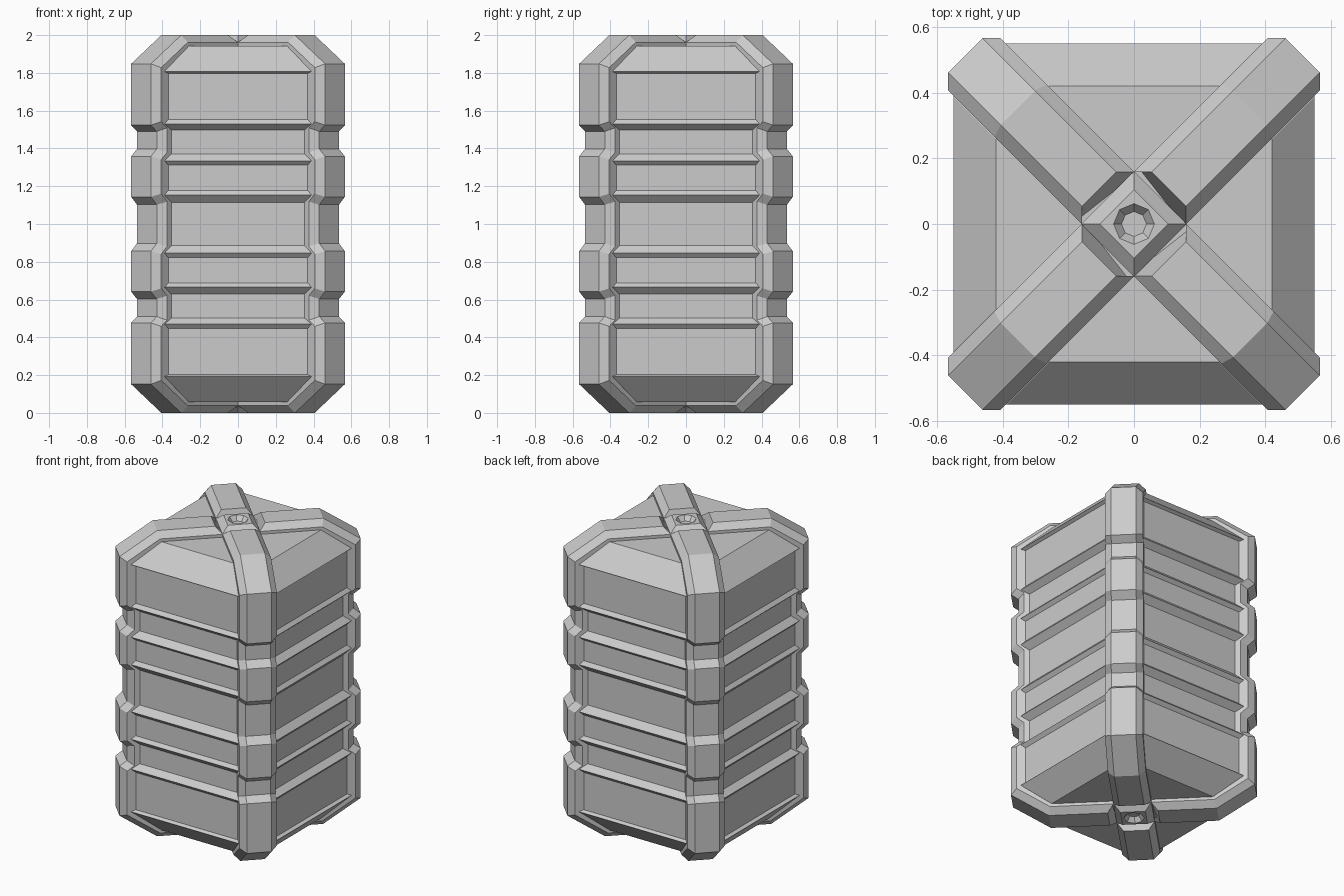
import bpy, math
from mathutils import Vector

if "Cube" in bpy.data.objects:
    bpy.data.objects.remove(bpy.data.objects["Cube"])


def make_object(name, verts, faces):
    mesh = bpy.data.meshes.new(name)
    mesh.from_pydata(verts, [], faces)
    obj = bpy.data.objects.new(name, mesh)
    bpy.context.collection.objects.link(obj)
    return obj


def fix_normals(obj):
    import bmesh
    bm = bmesh.new()
    bm.from_mesh(obj.data)
    bmesh.ops.recalc_face_normals(bm, faces=bm.faces)
    bm.to_mesh(obj.data)
    bm.free()


def loft(name, rings):
    """Join equal-sized rings of points and cap both ends."""
    n = len(rings[0])
    verts = [p for r in rings for p in r]
    faces = [(i * n + k, i * n + (k + 1) % n, (i + 1) * n + (k + 1) % n, (i + 1) * n + k)
             for i in range(len(rings) - 1) for k in range(n)]
    faces += [tuple(range(n)), tuple(range((len(rings) - 1) * n, len(rings) * n))]
    obj = make_object(name, verts, faces)
    fix_normals(obj)
    return obj


def mirrored(half):
    """Mirror a top-half profile (r, height above centre) about z = 1."""
    return [(r, 1 + h) for r, h in half] + [(r, 1 - h) for r, h in reversed(half)]


# Ridged body: octagonal plan whose cut corners hide inside the corner ribs
PEAK, PANEL, GROOVE = 0.55, 0.53, 0.513
body_profile = mirrored([
    (0.42, 0.943), (PEAK, 0.808), (PANEL, 0.797),
    (PANEL, 0.553), (PEAK, 0.53), (GROOVE, 0.498),
    (GROOVE, 0.371), (PEAK, 0.334), (PANEL, 0.313),
    (PANEL, 0.178), (PEAK, 0.154), (GROOVE, 0.114)])


def octagon_plan(a, z):
    b = a - 0.162
    return [(a, -b, z), (a, b, z), (b, a, z), (-b, a, z),
            (-a, b, z), (-a, -b, z), (-b, -a, z), (b, -a, z)]


loft("ridged_body", [octagon_plan(a, z) for a, z in body_profile])

# Corner ribs: bevelled section swept from hub to hub, notched on the posts
OUT, IN, BEVEL = 0.726, 0.682, 0.038
rib_path = [Vector(p) for p in mirrored([
    (0.15, 1.0), (0.5, 1.0), (OUT, 0.848),
    (OUT, 0.523), (IN, 0.49), (IN, 0.397), (OUT, 0.358),
    (OUT, 0.144), (IN, 0.102)])]


def inset(path, dist):
    """Mitred inward offset; the ends also slope back towards the hub."""
    result = []
    for i, p in enumerate(path):
        if i in (0, len(path) - 1):
            result.append(Vector((p.x - dist, p.y + (-dist if i == 0 else dist))))
            continue
        t0 = (p - path[i - 1]).normalized()
        t1 = (path[i + 1] - p).normalized()
        n0, n1 = Vector((t0.y, -t0.x)), Vector((t1.y, -t1.x))
        result.append(p + (n0 + n1) * dist / (1 + n0.dot(n1)))
    return result


shoulder = inset(rib_path, BEVEL)


def rib_ring(p, s, angle):
    deep = (p.x * 0.82 - 0.01, 1 + (p.y - 1) * 0.9)
    section = [(p.x, -0.074, p.y), (p.x, 0.074, p.y), (s.x, 0.113, s.y),
               (deep[0], 0.113, deep[1]), (deep[0], -0.113, deep[1]), (s.x, -0.113, s.y)]
    c, sn = math.cos(angle), math.sin(angle)
    return [(d * c - w * sn, d * sn + w * c, z) for d, w, z in section]


for k in range(4):
    ang = math.radians(45 + 90 * k)
    loft(f"corner_rib_{k + 1}", [rib_ring(p, s, ang) for p, s in zip(rib_path, shoulder)])


# Bevelled diamond hub, top and bottom, with an octagonal socket
def polygon(n, r, z):
    return [(r * math.cos(2 * math.pi * i / n), r * math.sin(2 * math.pi * i / n), z)
            for i in range(n)]


def hub(name, top, sign):
    z_out, z_mid, z_in = top, top - sign * BEVEL, top - sign * 0.1
    obj = loft(name, [polygon(4, 0.16, z_in), polygon(4, 0.16, z_mid), polygon(4, 0.105, z_out)])
    cutter = loft(name + "_socket_cutter",
                  [polygon(8, 0.038, top - sign * 0.03), polygon(8, 0.062, top),
                   polygon(8, 0.062, top + sign * 0.05)])
    cutter.hide_render = True
    cutter.hide_set(True)
    mod = obj.modifiers.new("socket", 'BOOLEAN')
    mod.operation = 'DIFFERENCE'
    mod.solver = 'EXACT'
    mod.object = cutter


hub("top_hub", 2.0, 1)
hub("bottom_hub", 0.0, -1)
